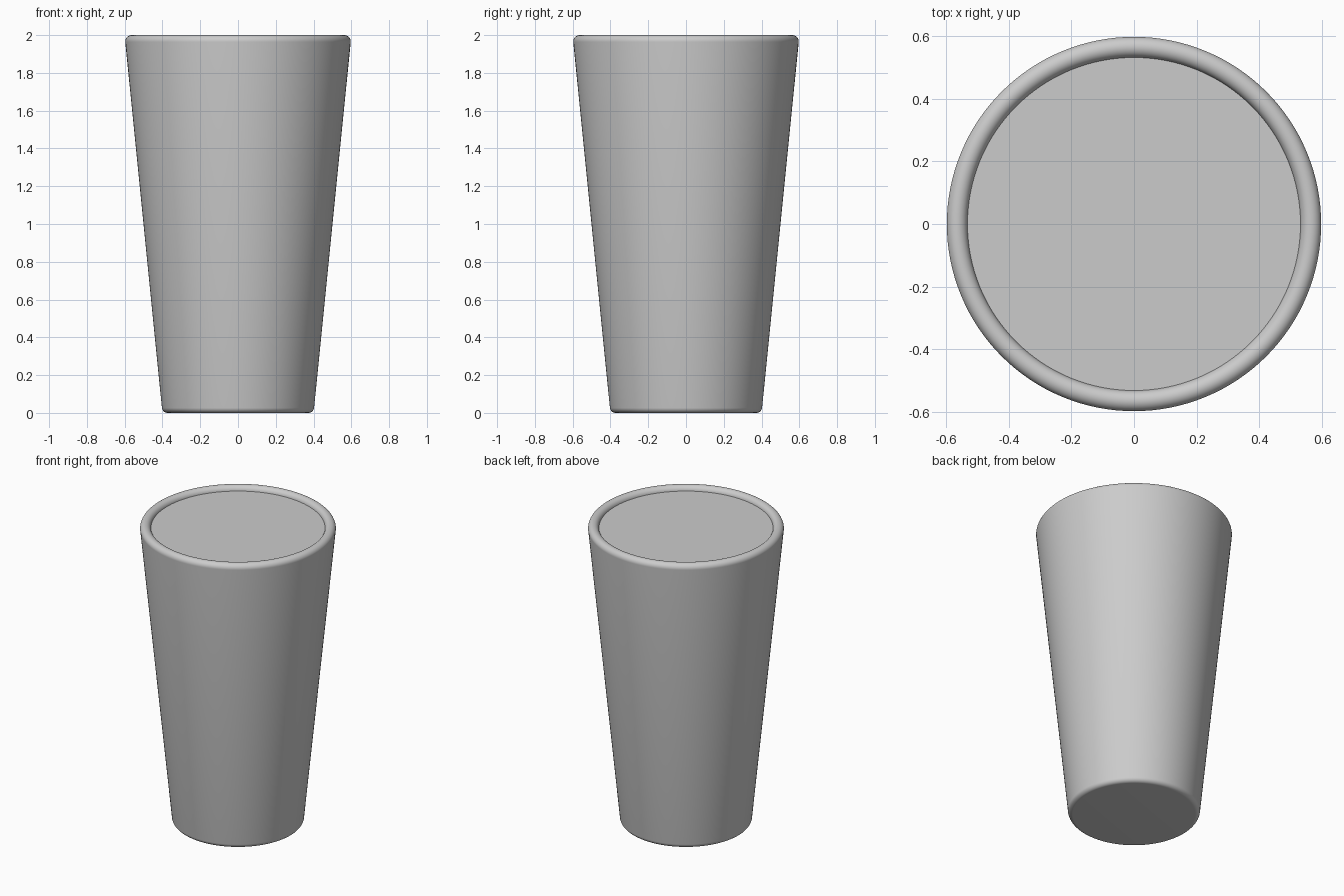
import bpy, bmesh, math

if "Cube" in bpy.data.objects:
    bpy.data.objects.remove(bpy.data.objects["Cube"])

SEG = 128


def lathe(name, profile):
    """Spin an (r, z) profile around z; points with r = 0 close the ends."""
    bm = bmesh.new()
    verts = [bm.verts.new((r, 0, z)) for r, z in profile]
    edges = [bm.edges.new(p) for p in zip(verts, verts[1:])]
    bmesh.ops.spin(bm, geom=verts + edges, cent=(0, 0, 0), axis=(0, 0, 1),
                   angle=math.tau, steps=SEG)
    bmesh.ops.remove_doubles(bm, verts=bm.verts, dist=1e-5)
    bmesh.ops.recalc_face_normals(bm, faces=bm.faces)
    mesh = bpy.data.meshes.new(name)
    bm.to_mesh(mesh)
    bm.free()
    obj = bpy.data.objects.new(name, mesh)
    bpy.context.collection.objects.link(obj)
    bpy.context.view_layer.objects.active = obj
    obj.select_set(True)
    bpy.ops.object.shade_smooth_by_angle(angle=math.radians(35))
    obj.select_set(False)


def arc(r, z, radius, start, end, n=10):
    return [(r + radius * math.cos(math.radians(start + (end - start) * i / n)),
             z + radius * math.sin(math.radians(start + (end - start) * i / n)))
            for i in range(n + 1)]


# cup: flat base, rounded foot, tapered wall, rounded lip, hollow inside
cup = [(0, 0)]
cup += arc(0.373, 0.03, 0.03, -90, -6)
cup += arc(0.564, 1.967, 0.033, -6, 174, 16)
cup += [(0.345, 0.07), (0, 0.07)]
lathe("cup", cup)

# drink filled almost to the brim
lathe("drink", [(0, 0.08), (0.34, 0.08), (0.531, 1.97), (0, 1.97)])
